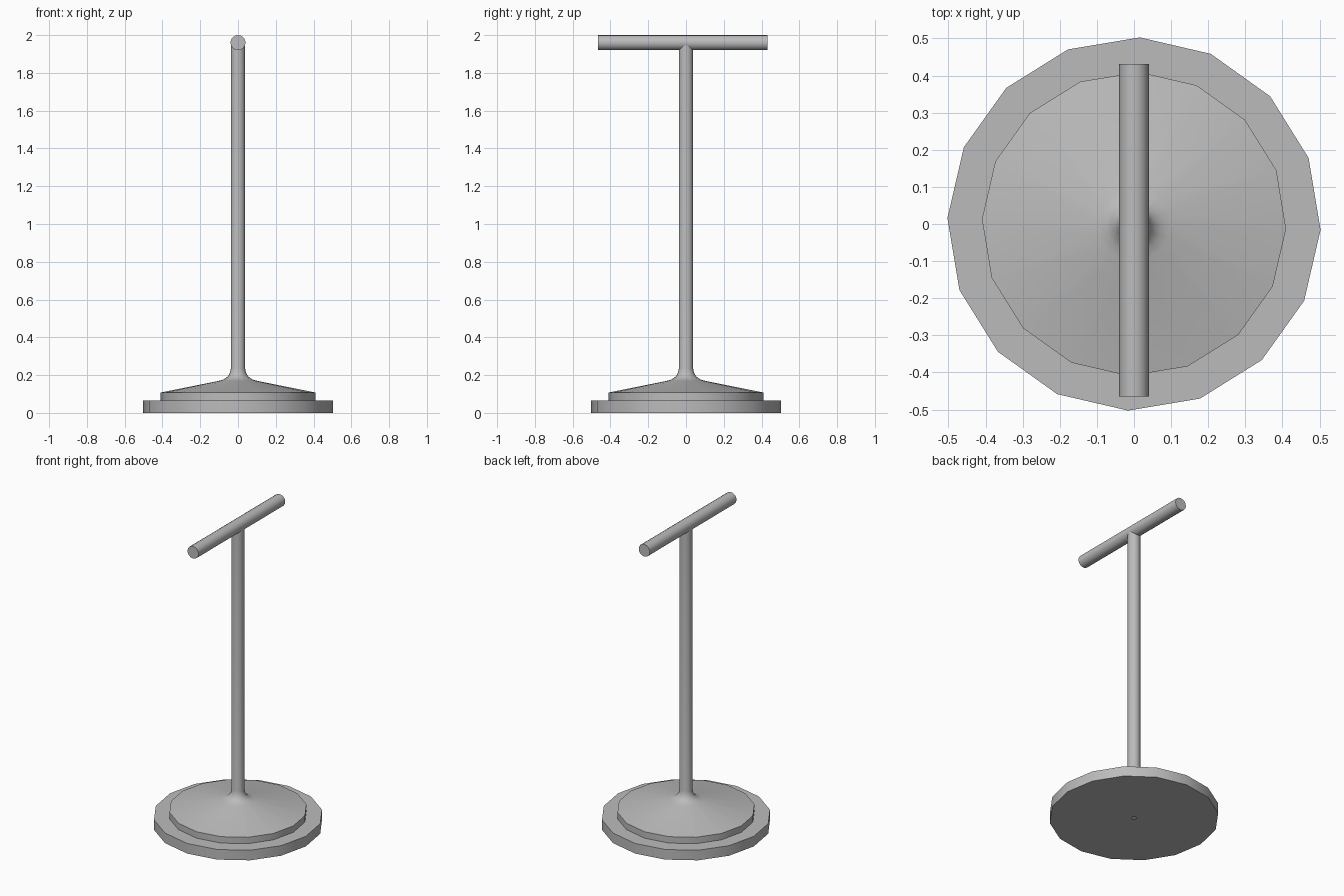
import bpy, bmesh, math

if "Cube" in bpy.data.objects:
    bpy.data.objects.remove(bpy.data.objects["Cube"], do_unlink=True)

grey = bpy.data.materials.new("plain grey")
grey.use_nodes = True
colour = (0.5, 0.5, 0.5, 1)
grey.diffuse_color = colour
grey.node_tree.nodes["Principled BSDF"].inputs["Base Color"].default_value = colour

SIDES = 16
TURN = math.radians(-1.8)


def lathe(name, profile):
    """Spin (radius, height) points about z."""
    bm = bmesh.new()
    rings = []
    for r, z in profile:
        ring = []
        for i in range(SIDES):
            a = TURN + math.tau * i / SIDES
            ring.append(bm.verts.new((r * math.cos(a), r * math.sin(a), z)))
        rings.append(ring)
    for low, high in zip(rings, rings[1:]):
        for i in range(SIDES):
            j = (i + 1) % SIDES
            bm.faces.new((low[i], low[j], high[j], high[i]))
    mesh = bpy.data.meshes.new(name)
    bm.to_mesh(mesh)
    bm.free()
    obj = bpy.data.objects.new(name, mesh)
    bpy.context.collection.objects.link(obj)
    return obj


def finish(obj):
    obj.data.materials.append(grey)
    bpy.ops.object.select_all(action="DESELECT")
    obj.select_set(True)
    bpy.context.view_layer.objects.active = obj
    bpy.ops.object.shade_smooth_by_angle(angle=math.radians(30))


# Stepped foot sweeping up into the pole
foot = [(0.015, 0), (0.503, 0), (0.503, 0.066), (0.41, 0.066), (0.41, 0.108)]
flare = [(0.1, 0.17), (0.075, 0.178), (0.055, 0.192), (0.043, 0.211), (0.038, 0.235)]
finish(lathe("stand_base_and_pole", foot + flare + [(0.038, 1.955)]))

# Crossbar lying front to back on top of the pole
bpy.ops.mesh.primitive_cylinder_add(
    vertices=SIDES, radius=0.04, depth=0.896,
    location=(0, -0.017, 1.96), rotation=(math.pi / 2, 0, 0))
bar = bpy.context.object
bar.name = "crossbar"
finish(bar)
